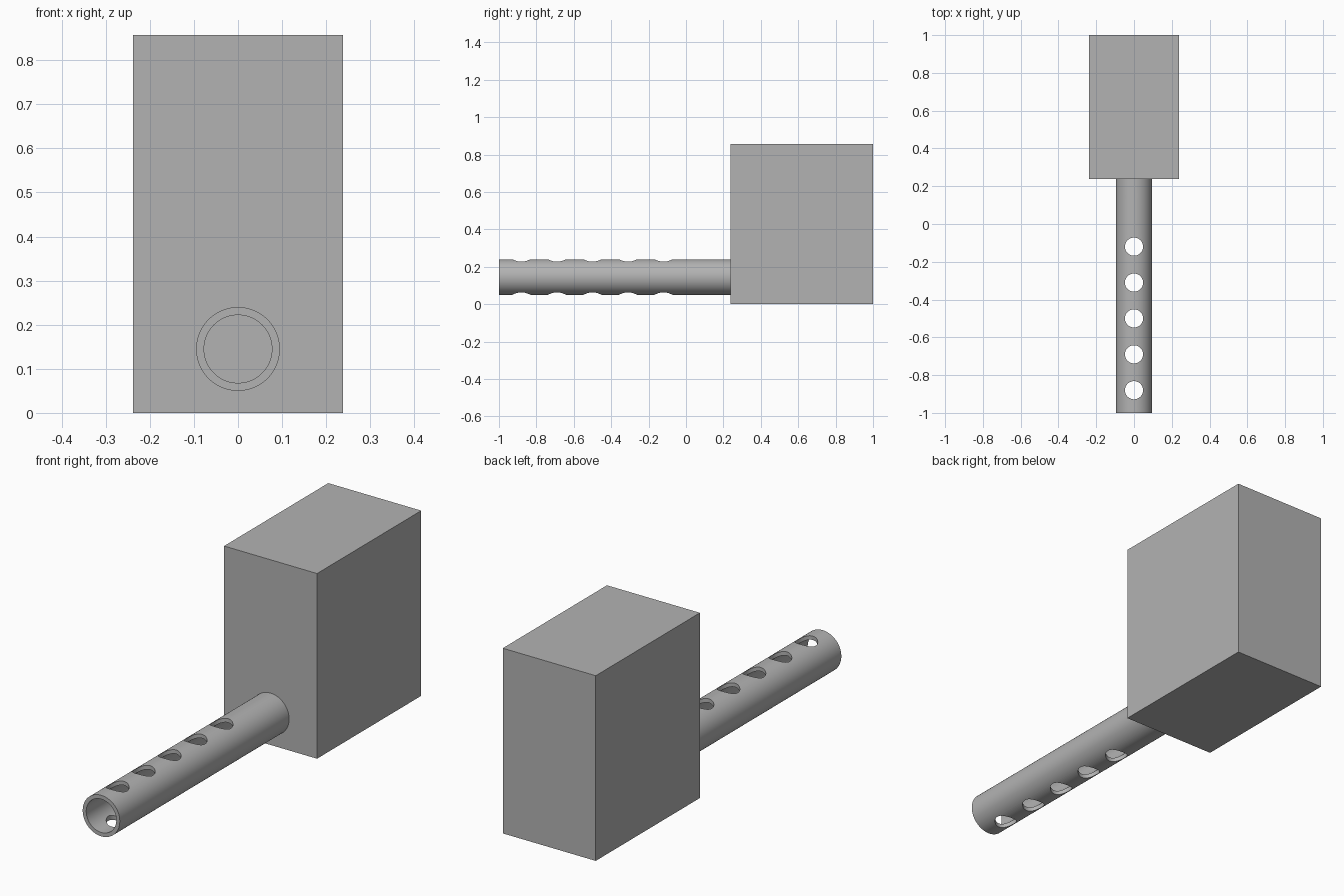
import bpy
import math

cube = bpy.data.objects.get("Cube")
if cube:
    bpy.data.objects.remove(cube, do_unlink=True)

# One plain grey for the whole model
grey = bpy.data.materials.new("plain grey")
grey.use_nodes = True
color = (0.45, 0.45, 0.45, 1)
grey.diffuse_color = color
grey.node_tree.nodes["Principled BSDF"].inputs["Base Color"].default_value = color

BLOCK_FRONT = 0.238
TUBE_Z = 0.145


def cylinder(name, radius, length, location, along_y=False):
    turn = (math.pi / 2, 0, 0) if along_y else (0, 0, 0)
    bpy.ops.mesh.primitive_cylinder_add(
        vertices=96, radius=radius, depth=length, location=location, rotation=turn)
    obj = bpy.context.object
    obj.name = name
    obj.data.materials.append(grey)
    return obj


def cut(target, cutter):
    cutter.hide_render = True
    mod = target.modifiers.new("cut", "BOOLEAN")
    mod.operation = "DIFFERENCE"
    mod.solver = "EXACT"
    mod.object = cutter
    bpy.context.view_layer.objects.active = target
    bpy.ops.object.modifier_apply(modifier=mod.name)
    bpy.data.objects.remove(cutter, do_unlink=True)


# Upright block at the back
bpy.ops.mesh.primitive_cube_add(size=1, location=(0, (1 + BLOCK_FRONT) / 2, 0.4285))
block = bpy.context.object
block.name = "block"
block.scale = (0.476, 1 - BLOCK_FRONT, 0.857)
bpy.ops.object.transform_apply(location=False, rotation=False, scale=True)
block.data.materials.append(grey)

# Hollow tube reaching forward from the block
length = 1 + BLOCK_FRONT
middle = (0, (BLOCK_FRONT - 1) / 2, TUBE_Z)
tube = cylinder("tube", 0.095, length, middle, along_y=True)
cut(tube, cylinder("bore_cutter", 0.077, length + 0.1, middle, along_y=True))

# Row of round holes straight through the tube
for i in range(5):
    cut(tube, cylinder("hole_cutter", 0.048, 0.4, (0, -0.88 + 0.19 * i, TUBE_Z)))

bpy.ops.object.select_all(action="DESELECT")
tube.select_set(True)
bpy.context.view_layer.objects.active = tube
bpy.ops.object.shade_smooth_by_angle(angle=math.radians(30))
